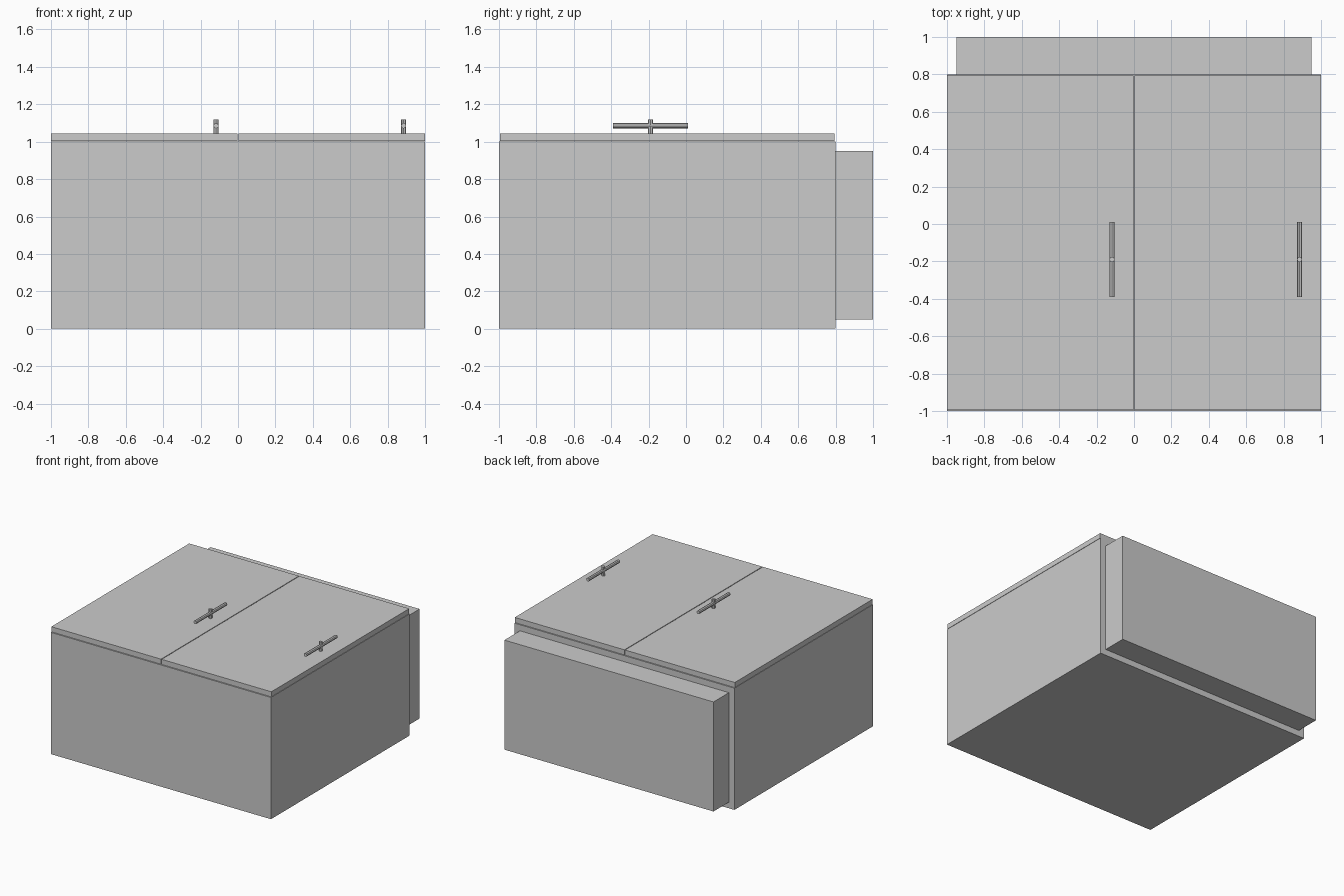
import bpy, math

if "Cube" in bpy.data.objects:
    bpy.data.objects.remove(bpy.data.objects["Cube"])


def box(name, lo, hi):
    bpy.ops.mesh.primitive_cube_add(size=1, location=[(a + b) / 2 for a, b in zip(lo, hi)])
    ob = bpy.context.object
    ob.name = name
    ob.scale = [b - a for a, b in zip(lo, hi)]
    bpy.ops.object.transform_apply(location=False, rotation=False, scale=True)
    return ob


def rod(name, loc, length, rot=(0, 0, 0)):
    bpy.ops.mesh.primitive_cylinder_add(vertices=8, radius=0.014, depth=length,
                                        location=loc, rotation=rot)
    bpy.context.object.name = name


# Main cabinet and the narrower housing behind it
box("cabinet", (-1, -1, 0), (1, 0.8, 1))
box("rear_housing", (-0.95, 0.8, 0.05), (0.95, 1, 0.95))

# Two door panels with a thin gap, each with a crossed handle
for side, x0, x1 in (("left", -1, -0.003), ("right", 0.003, 1)):
    box(side + "_door", (x0, -0.995, 1.003), (x1, 0.795, 1.045))
    hx = (x0 + x1) / 2 + 0.384
    rod(side + "_handle_bar", (hx, -0.19, 1.085), 0.4, (math.pi / 2, 0, 0))
    rod(side + "_handle_post", (hx, -0.19, 1.08), 0.08)
